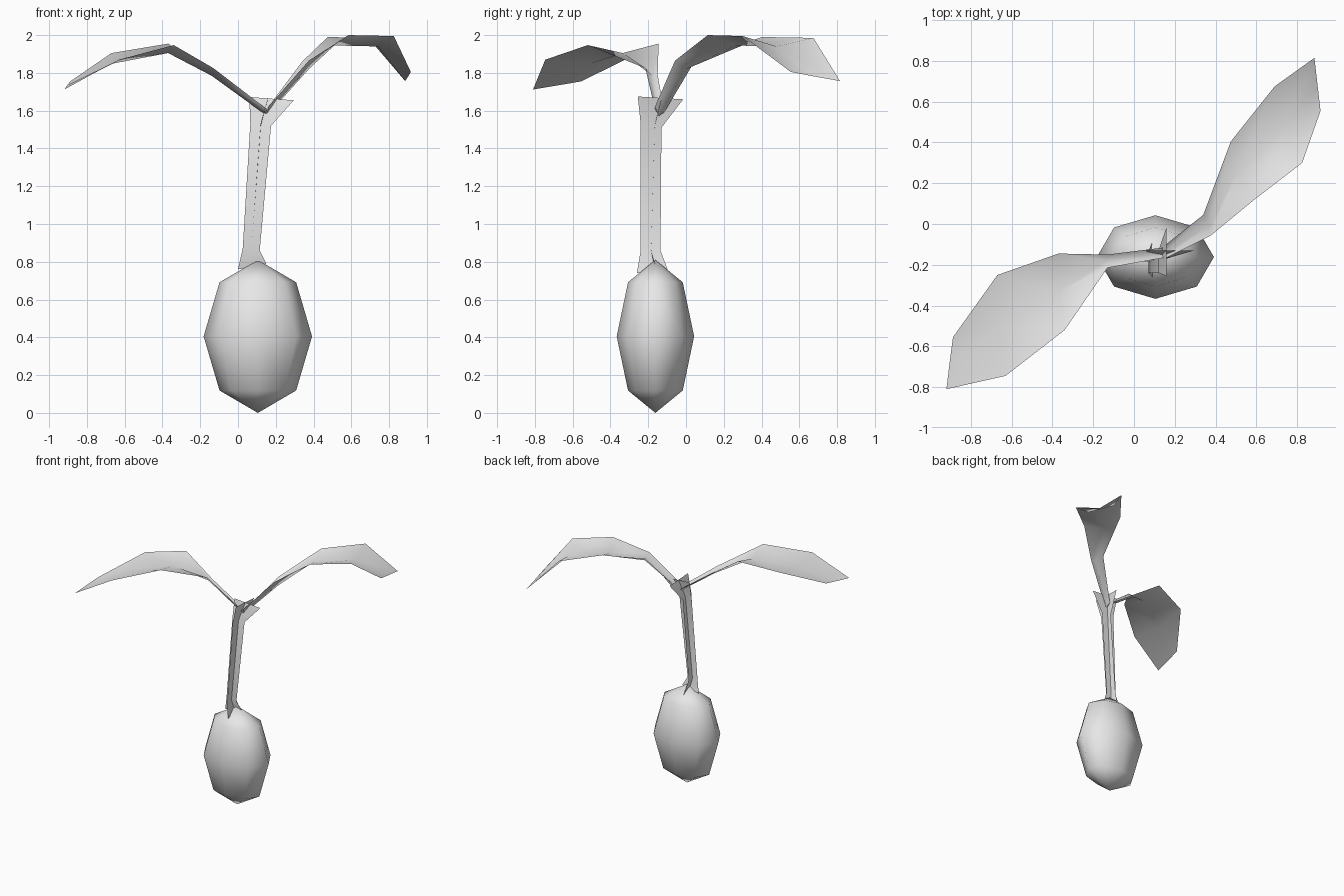
import bpy, bmesh
from mathutils import Matrix

grey = bpy.data.materials.new("pale_grey")
grey.diffuse_color = (0.8, 0.8, 0.8, 1)


def finish(bm, name):
    for f in bm.faces:
        f.smooth = True
    me = bpy.data.meshes.new(name)
    bm.to_mesh(me)
    bm.free()
    me.materials.append(grey)
    ob = bpy.data.objects.new(name, me)
    bpy.context.collection.objects.link(ob)
    return ob


def strip(name, rows):
    """Ribbon surface through rows of points (any equal number per row)."""
    bm = bmesh.new()
    vs = [[bm.verts.new(p) for p in r] for r in rows]
    for a, b in zip(vs, vs[1:]):
        for i in range(len(a) - 1):
            bm.faces.new((a[i], a[i + 1], b[i + 1], b[i]))
    return finish(bm, name)


# Seed: low-poly stretched ball, eight sides
bm = bmesh.new()
bmesh.ops.create_uvsphere(
    bm, u_segments=8, v_segments=4, radius=1,
    matrix=Matrix.Translation((0.105, -0.162, 0.405)) @ Matrix.Diagonal((0.287, 0.205, 0.405, 1)))
finish(bm, "seed")

# Stem: two crossed ribbons flaring at both ends
strip("stem_across", [
    [(0.0, -0.165, 0.76), (0.15, -0.165, 0.79)],
    [(0.025, -0.185, 0.87), (0.115, -0.185, 0.86)],
    [(0.065, -0.165, 1.53), (0.175, -0.165, 1.52)],
    [(0.06, -0.13, 1.672), (0.295, -0.13, 1.655)]])
strip("stem_along", [
    [(0.09, -0.26, 0.74), (0.09, -0.09, 0.74)],
    [(0.07, -0.24, 0.86), (0.07, -0.135, 0.86)],
    [(0.12, -0.24, 1.53), (0.12, -0.13, 1.51)],
    [(0.16, -0.255, 1.675), (0.16, -0.015, 1.66)]])

# Leaves: arching ribbons folded along the midrib
strip("left_leaf", [
    [(0.15, -0.165, 1.61), (0.15, -0.145, 1.575), (0.15, -0.115, 1.59)],
    [(-0.13, -0.215, 1.825), (-0.14, -0.18, 1.785), (-0.13, -0.15, 1.79)],
    [(-0.34, -0.52, 1.947), (-0.37, -0.335, 1.905), (-0.37, -0.145, 1.955)],
    [(-0.63, -0.745, 1.87), (-0.66, -0.5, 1.85), (-0.67, -0.25, 1.905)],
    [(-0.92, -0.81, 1.712), (-0.905, -0.683, 1.733), (-0.888, -0.555, 1.755)]])
strip("right_leaf", [
    [(0.16, -0.165, 1.62), (0.15, -0.145, 1.57), (0.145, -0.11, 1.60)],
    [(0.375, -0.058, 1.865), (0.375, 0.0, 1.82), (0.34, 0.045, 1.86)],
    [(0.585, 0.115, 2.0), (0.51, 0.26, 1.945), (0.475, 0.405, 1.99)],
    [(0.825, 0.3, 1.995), (0.74, 0.48, 1.94), (0.69, 0.675, 1.985)],
    [(0.915, 0.555, 1.805), (0.9, 0.685, 1.78), (0.885, 0.815, 1.757)]])
